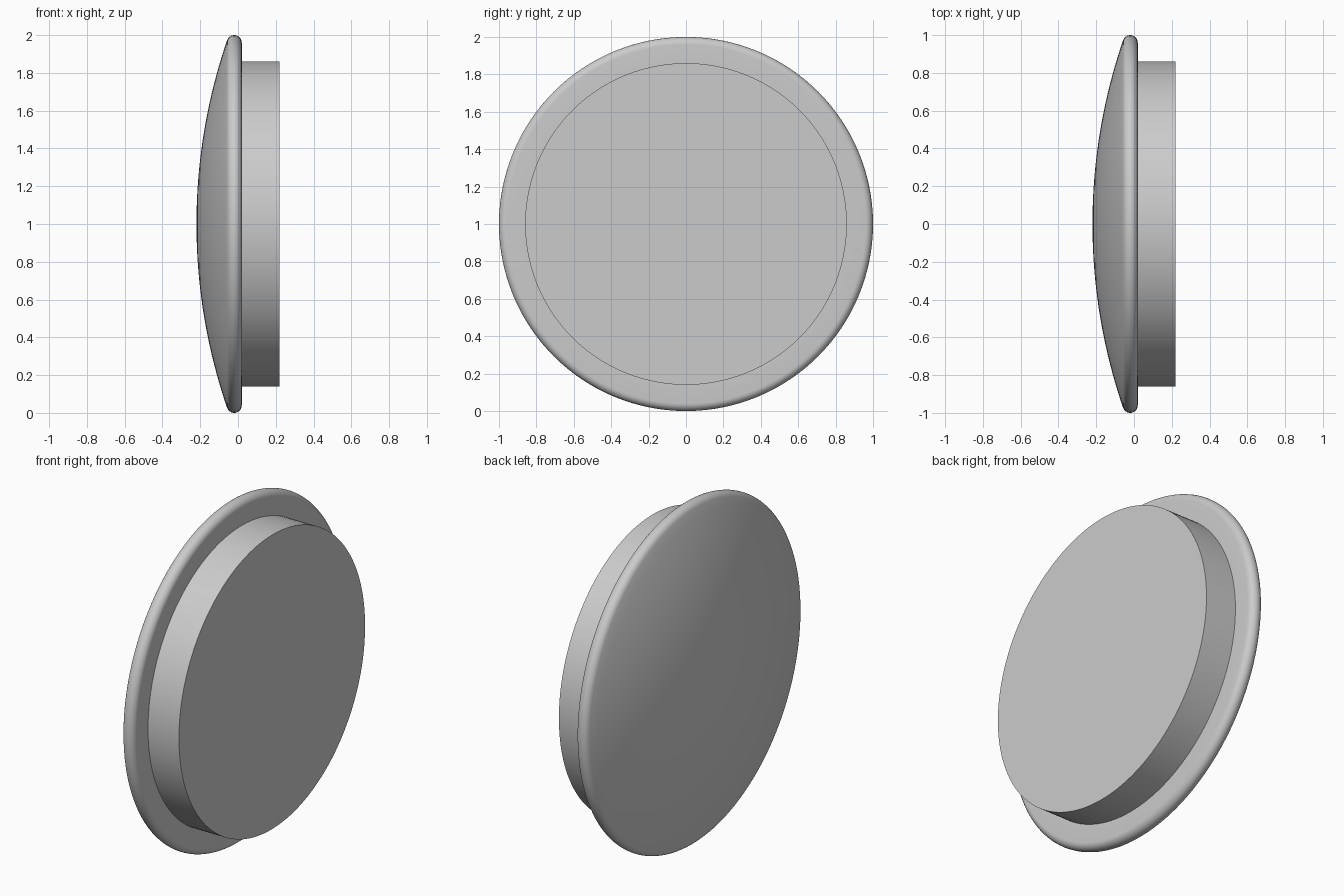
import bpy, bmesh
from math import sin, cos, pi, atan2
from mathutils import Vector, Matrix

cube = bpy.data.objects.get("Cube")
if cube:
    bpy.data.objects.remove(cube, do_unlink=True)

grey = bpy.data.materials.new("light grey")
grey.use_nodes = True
grey.diffuse_color = (0.6, 0.6, 0.6, 1)
grey.node_tree.nodes["Principled BSDF"].inputs["Base Color"].default_value = (0.6, 0.6, 0.6, 1)

SEGMENTS = 128
APEX, FACE, BACK = -0.22, 0.02, 0.22     # dome tip, flange underside, plug end
FILLET, PLUG_RADIUS = 0.04, 0.86
DOME_RADIUS = 3.0


def arc(cx, cr, radius, start, end, steps):
    """Points (x, radius) on an arc; angles run from -x towards the rim."""
    angles = [start + (end - start) * i / steps for i in range(steps + 1)]
    return [(cx - radius * cos(a), cr + radius * sin(a)) for a in angles]


def lathe(name, profile):
    """Spin an (x, radius) profile round the x axis at mid height."""
    bm = bmesh.new()
    verts = [bm.verts.new((x, 0, r)) for x, r in profile]
    edges = [bm.edges.new(pair) for pair in zip(verts, verts[1:])]
    bmesh.ops.spin(bm, geom=verts + edges, cent=(0, 0, 0), axis=(1, 0, 0),
                   angle=2 * pi, steps=SEGMENTS)
    bmesh.ops.remove_doubles(bm, verts=bm.verts, dist=0.0001)
    bmesh.ops.recalc_face_normals(bm, faces=bm.faces)
    bmesh.ops.translate(bm, verts=bm.verts, vec=Vector((0, 0, 1)))
    mesh = bpy.data.meshes.new(name)
    bm.to_mesh(mesh)
    bm.free()
    mesh.materials.append(grey)
    obj = bpy.data.objects.new(name, mesh)
    bpy.context.collection.objects.link(obj)
    bpy.ops.object.select_all(action='DESELECT')
    obj.select_set(True)
    bpy.context.view_layer.objects.active = obj
    bpy.ops.object.shade_smooth_by_angle(angle=pi / 6)
    return obj


# Domed cap: shallow spherical face flowing into a rounded rim, flat underneath
rim_x, rim_r = FACE - FILLET, 1 - FILLET
dome_x = APEX + DOME_RADIUS
tangent = atan2(rim_r, dome_x - rim_x)
dome = arc(dome_x, 0, DOME_RADIUS, 0, tangent, 20)
rim = arc(rim_x, rim_r, FILLET, tangent, pi, 14)
lathe("domed_cap", dome + rim[1:] + [(FACE, PLUG_RADIUS)])

# Plug: straight cylinder with a flat end
lathe("plug", [(FACE, PLUG_RADIUS), (BACK, PLUG_RADIUS), (BACK, 0)])
